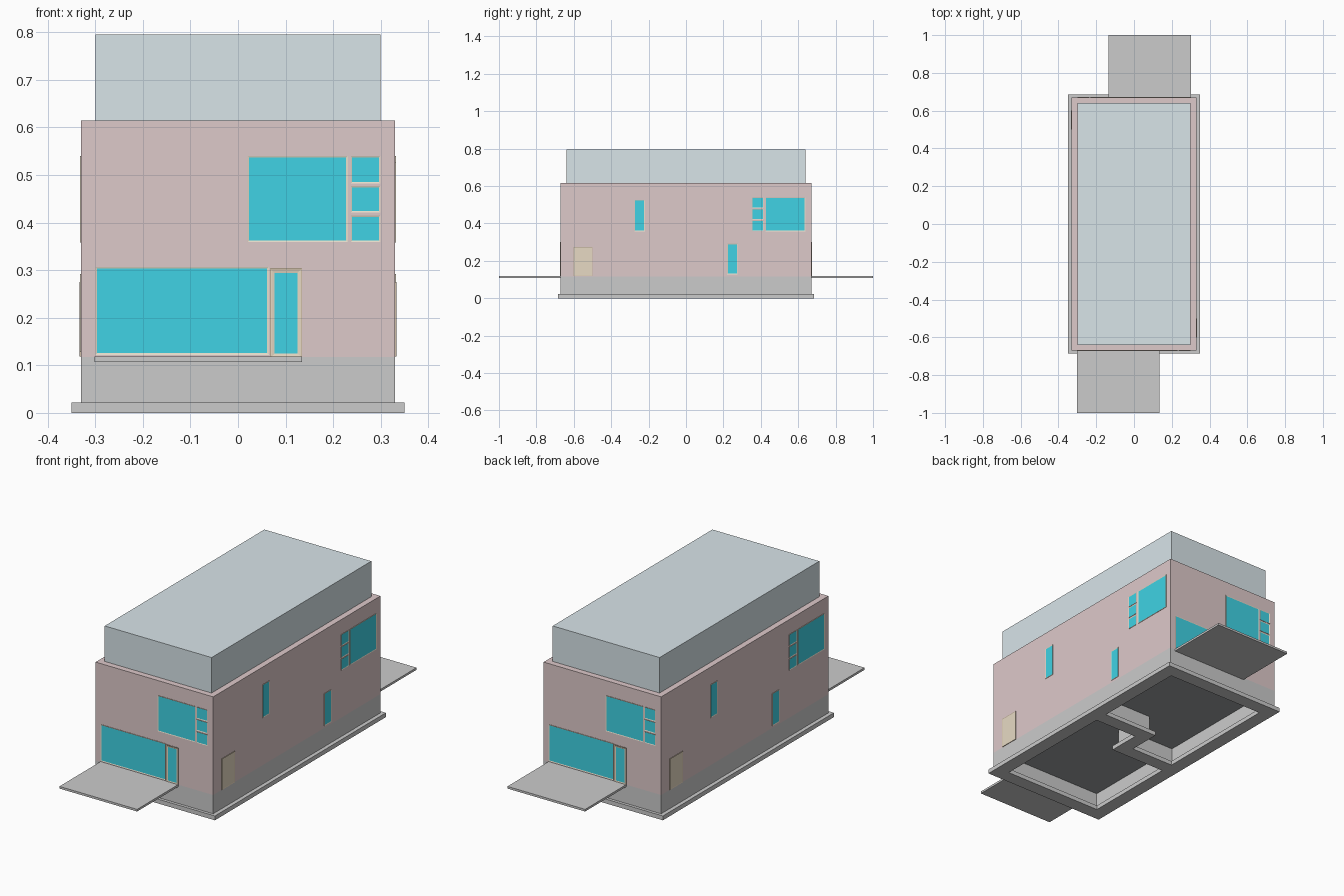
import bpy, bmesh
from math import pi
from mathutils import Matrix, Vector

if "Cube" in bpy.data.objects:
    bpy.data.objects.remove(bpy.data.objects["Cube"])


def mat(name, rgb):
    m = bpy.data.materials.new(name)
    m.diffuse_color = (*rgb, 1)
    m.use_nodes = True
    m.node_tree.nodes["Principled BSDF"].inputs["Base Color"].default_value = m.diffuse_color
    return m


BRICK = mat("brick", (0.73, 0.585, 0.59))
ROOF = mat("roof", (0.69, 0.78, 0.815))
GLASS = mat("glass", (0.05, 0.65, 0.78))
TRIM = mat("trim", (0.80, 0.73, 0.60))
WOOD = mat("wood", (0.80, 0.70, 0.55))
CASING = mat("casing", (0.62, 0.51, 0.38))
DARK = mat("dark_floor", (0.34, 0.35, 0.36))


def finish(name, bm, mats=()):
    bmesh.ops.recalc_face_normals(bm, faces=bm.faces)
    me = bpy.data.meshes.new(name)
    bm.to_mesh(me)
    bm.free()
    for m in mats:
        me.materials.append(m)
    ob = bpy.data.objects.new(name, me)
    bpy.context.collection.objects.link(ob)
    return ob


def add_box(bm, lo, hi):
    c = [(a + b) / 2 for a, b in zip(lo, hi)]
    s = [b - a for a, b in zip(lo, hi)]
    bmesh.ops.create_cube(bm, size=1, matrix=Matrix.Translation(c) @ Matrix.Diagonal((*s, 1)))


def box(name, lo, hi, mats=()):
    bm = bmesh.new()
    add_box(bm, lo, hi)
    return finish(name, bm, mats)


def ring(name, ox, oy, ix, iy, z0, z1, mats=()):
    """Rectangular wall loop, open in the middle."""
    bm = bmesh.new()
    corners = ((-1, -1), (1, -1), (1, 1), (-1, 1))
    section = ((ox, oy, z0), (ox, oy, z1), (ix, iy, z1), (ix, iy, z0))
    v = [[bm.verts.new((sx * a, sy * b, z)) for a, b, z in section] for sx, sy in corners]
    for i in range(4):
        for j in range(4):
            p, q, k = v[i], v[(i + 1) % 4], (j + 1) % 4
            bm.faces.new((p[j], q[j], q[k], p[k]))
    return finish(name, bm, mats)


def party_wall(name, X, h, z0, z1, c=0.085):
    """Z-shaped dividing wall between the two halves."""
    half = [(X, c + h), (-h, c + h), (-h, h - c), (-X, h - c)]
    pts = half + [(-x, -y) for x, y in half]
    bm = bmesh.new()
    f = bm.faces.new([bm.verts.new((x, y, z0)) for x, y in pts])
    ext = bmesh.ops.extrude_face_region(bm, geom=[f])
    top = [g for g in ext["geom"] if isinstance(g, bmesh.types.BMVert)]
    bmesh.ops.translate(bm, verts=top, vec=(0, 0, z1 - z0))
    return finish(name, bm)


# Wall planes: local x runs along the wall, local -y points outwards
FRONT = Matrix.Translation((0, -0.67, 0))
RIGHT = Matrix.Translation((0.33, 0, 0)) @ Matrix.Rotation(pi / 2, 4, 'Z')


def panel(name, wall, u0, u1, z0, z1, rim=0.005, out=0.002, mats=(TRIM, GLASS)):
    """Framed panel, repeated on the opposite wall by a half turn."""
    for k, tag in enumerate(("a", "b")):
        bm = bmesh.new()
        add_box(bm, (u0, -out, z0), (u1, 0.01, z1))
        bm.normal_update()
        face = min(bm.faces, key=lambda f: f.calc_center_median().y)
        bmesh.ops.inset_region(bm, faces=[face], thickness=rim)
        face.material_index = 1
        bmesh.ops.translate(bm, verts=list(face.verts), vec=(0, 0.001, 0))
        bm.transform(Matrix.Rotation(pi * k, 4, 'Z') @ wall)
        finish(f"{name}_{tag}", bm, mats)


# Footing, foundation and floor
ring("footing", 0.35, 0.685, 0.28, 0.615, 0, 0.022)
ring("foundation_wall", 0.33, 0.67, 0.30, 0.64, 0.022, 0.117)
party_wall("party_footing", 0.28, 0.035, 0, 0.022)
party_wall("party_foundation", 0.30, 0.015, 0.022, 0.107)
box("ground_floor", (-0.30, -0.64, 0.107), (0.30, 0.64, 0.117), [DARK])

# Brick shell and roof volume
ring("brick_walls", 0.33, 0.67, 0.30, 0.64, 0.117, 0.615, [BRICK])
box("roof_block", (-0.30, -0.64, 0.59), (0.30, 0.64, 0.795), [ROOF])

# Terraces
box("front_terrace", (-0.302, -1, 0.107), (0.134, -0.67, 0.118))
box("back_terrace", (-0.134, 0.67, 0.107), (0.302, 1, 0.118))

# Front and back openings
panel("living_window", FRONT, -0.30, 0.065, 0.122, 0.307)
panel("upper_window", FRONT, 0.02, 0.231, 0.359, 0.54)
panel("entry_casing", FRONT, 0.067, 0.135, 0.118, 0.304, 0.004, 0.002, (CASING, WOOD))
panel("entry_door", FRONT, 0.071, 0.131, 0.119, 0.300, 0.008, 0.003, (WOOD, GLASS))

# Side openings
panel("corner_window", RIGHT, 0.424, 0.638, 0.358, 0.54)
panel("slot_window_upper", RIGHT, -0.275, -0.22, 0.358, 0.526)
panel("slot_window_lower", RIGHT, 0.22, 0.275, 0.128, 0.292)
panel("side_door", RIGHT, -0.602, -0.50, 0.118, 0.275, 0.004, 0.003, (CASING, WOOD))

# Stacks of three small panes
for i, (z0, z1) in enumerate(((0.359, 0.415), (0.421, 0.477), (0.482, 0.54))):
    panel(f"front_pane_{i}", FRONT, 0.237, 0.299, z0, z1, 0.004)
    panel(f"side_pane_{i}", RIGHT, 0.354, 0.414, z0, z1, 0.004)
